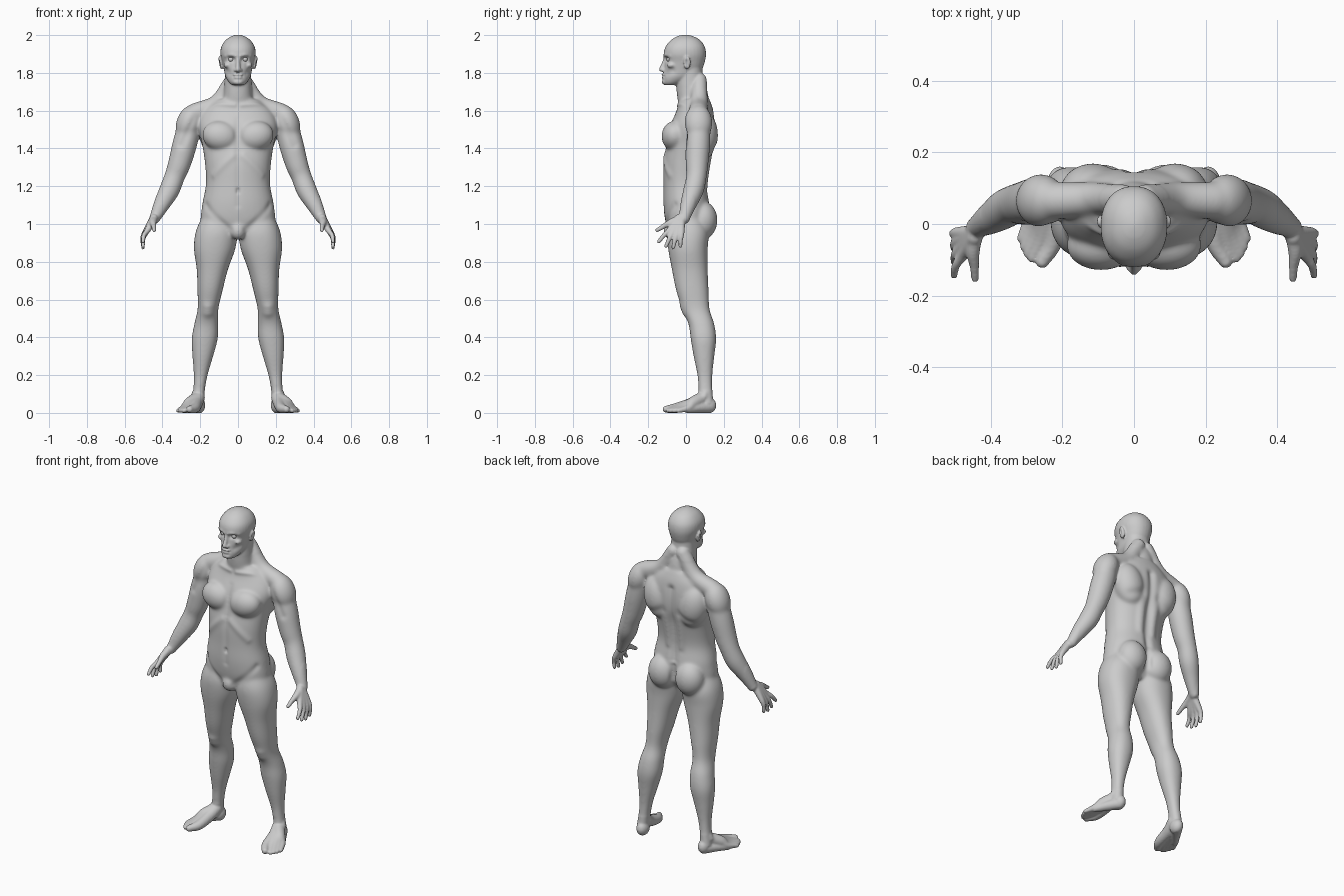
import bpy, bmesh
from math import cos, sin, pi, exp, sqrt, copysign
from mathutils import Vector, Matrix, Euler, kdtree

if "Cube" in bpy.data.objects:
    bpy.data.objects.remove(bpy.data.objects["Cube"])

UNIT = 0.01  # parts are described in hundredths
grey = (0.6, 0.6, 0.6, 1)
skin_grey = bpy.data.materials.new("skin_grey")
skin_grey.use_nodes = True
skin_grey.diffuse_color = grey
skin_grey.node_tree.nodes["Principled BSDF"].inputs["Base Color"].default_value = grey

bm = bmesh.new()


def smooth_path(points, steps=5):
    """Pass a smooth curve through four-number points."""
    pts = [Vector(p) for p in points]
    pts = [pts[0] * 2 - pts[1]] + pts + [pts[-1] * 2 - pts[-2]]
    out = []
    for before, start, end, after in zip(pts, pts[1:], pts[2:], pts[3:]):
        for i in range(steps):
            t = i / steps
            slope_in, slope_out = (end - before) / 2, (after - start) / 2
            gap = end - start
            out.append(start + slope_in * t + (gap * 3 - slope_in * 2 - slope_out) * t ** 2
                       + (slope_in + slope_out - gap * 2) * t ** 3)
    return out + [pts[-2]]


def skin(rings, pair):
    """Close a stack of rings into a solid, on both sides when paired."""
    for side in ((1, -1) if pair else (1,)):
        loops = [[bm.verts.new((p.x * side, p.y, p.z)) for p in ring] for ring in rings]
        count = len(loops[0])
        for low, high in zip(loops, loops[1:]):
            for i in range(count):
                j = (i + 1) % count
                bm.faces.new((low[i], low[j], high[j], high[i]))
        bm.faces.new(loops[0][::-1])
        bm.faces.new(loops[-1])


def loft(sections, centre=lambda z: 0, pair=False, count=32, square=2.2):
    """Level rings given as height, half width, front y and back y."""
    rings = []
    for z, width, front, back in smooth_path(sections):
        ring = []
        for i in range(count):
            c, s = cos(2 * pi * i / count), sin(2 * pi * i / count)
            across = copysign(abs(c) ** (2 / square), c)
            depth = copysign(abs(s) ** (2 / square), s)
            ring.append(Vector((centre(z) + width * across,
                                (front + back) / 2 + (back - front) / 2 * depth, z)))
        rings.append(ring)
    skin(rings, pair)


def blob(loc, size, tilt=0.0, pair=True):
    """Ellipsoid, tilted about the front-to-back axis."""
    place = Matrix.LocRotScale(Vector(loc), Euler((0, tilt, 0)), Vector(size))
    for side in ((1, -1) if pair else (1,)):
        bmesh.ops.create_uvsphere(bm, u_segments=24, v_segments=16, radius=1,
                                  matrix=Matrix.Diagonal((side, 1, 1, 1)) @ place)


def tube(points, pair=True, count=16):
    """Round tapered tube with ball ends; points are x, y, z, radius."""
    path = smooth_path(points)
    spots = [p.xyz for p in path]
    rings = []
    for i, p in enumerate(path):
        along = spots[min(i + 1, len(path) - 1)] - spots[max(i - 1, 0)]
        turn = along.to_track_quat('Z', 'Y')
        rings.append([spots[i] + turn @ Vector((cos(2 * pi * k / count), sin(2 * pi * k / count), 0)) * p.w
                      for k in range(count)])
    skin(rings, pair)
    for x, y, z, r in (points[0], points[-1]):
        blob((x, y, z), (r, r, r), pair=pair)


# Trunk and neck
loft([(93, 9, -7, 7), (100, 19, -10.5, 11), (110, 19, -12, 12.5), (121, 17, -12, 11),
      (132, 17.5, -12, 12.5), (142, 19, -10.5, 15), (152, 21, -8.5, 15.5), (160, 18, -5, 14.5),
      (166, 11, -3.5, 12.5)])
loft([(160, 8.5, -3.5, 12.5), (170, 7.5, -5, 11.5), (178, 7, -5, 9), (186, 7, -5, 8.5)])

# Trunk muscles: trapezius, chest, shoulder blade, spine column, buttock, groin
tube([(3, 7, 176, 4), (11, 7, 164, 4.7), (22, 6.5, 159, 5.3)])
blob((9.2, -6, 146.5), (9.8, 7, 8), -0.2)
blob((11.5, 9, 147), (9, 8, 13), 0.2)
tube([(4, 8, 108, 4), (4, 8, 122, 3.7), (4.5, 10, 140, 4.5)])
blob((9, 9, 102), (8.7, 7.7, 10))
blob((0, -7.5, 96.5), (4.5, 4.5, 5), pair=False)

# Legs, leaning outward toward the ankle
loft([(104, 8.5, -8, 9), (96, 11, -10, 12), (87, 11, -9.5, 11.5), (76, 8.3, -7.5, 11.5),
      (65, 6.7, -5.3, 12), (55, 5.5, -2, 12.5), (47, 6.4, 1.3, 15), (39, 6.9, 2.5, 16),
      (30, 5.5, 4, 15), (20, 3.7, 6, 14), (12, 3.1, 6.6, 14), (5, 3.2, 7, 14.5)],
     lambda z: 10.5 + (104 - z) * 0.11, True)

# Feet: heel, outer edge, then one ray for each toe
blob((20.7, 11.7, 4), (3.4, 4.4, 4.3))
tube([(21.5, 11, 3, 3.2), (25, 6, 2.6, 2.7), (28.7, 1, 1.8, 2)])
for i in range(5):
    t, r = i / 4, 1.9 if i == 0 else 1.2
    x, y = 25.6 + 6 * sqrt(t), 6.5 * t ** 1.5 - 10.5
    tube([(21, 9, 8, 3.5), (x * 0.6 + 6.6, 3.5, 5, 3.3), (x - 2.8, y + 5.3, 2.6, r + 0.8), (x, y, r, r)])

# Arms and shoulder caps
blob((26, 6.5, 153.5), (6.6, 7.5, 10), -0.35)
tube([(25, 7, 155, 6), (28, 6.3, 143, 6.6), (31, 5.8, 132, 6.1), (33.6, 5.5, 125, 5.5),
      (36.3, 4, 118, 5.5), (40, 1.5, 111, 4.5), (44, -1, 103, 3)])

# Hands: thumb and four fingers growing from the wrist
tube([(44, -2, 103, 2.4), (45, -7.5, 101, 2), (44.6, -11.5, 99, 1.4), (44.4, -15.3, 96.7, 1.1)])
for i in range(4):
    knuckle = Vector((47.8 + i / 2, 2.1 * i - 8.7, 96.8 - i / 2))
    tip = Vector((50.3, 3.8 * i - 14.4, 87.5 + 0.8 * (i - 2) ** 2))
    bend = (knuckle + tip) / 2 + Vector((0.7, 0, 0.4))
    tube([(44.5, knuckle.y * 0.2 - 2, 103, 2.3), (*knuckle, 1.6), (*bend, 1.25), (*tip, 1.05)])

# Head, brow, cheek, nose, lips, chin and ears
loft([(173.5, 3, -11.2, -5), (175, 4.8, -12, -1), (178, 6.6, -12, 5), (182, 7.5, -11.6, 8.5),
      (186, 8.4, -11.2, 10), (190, 9.3, -11.8, 10.6), (194, 8.8, -10.8, 9.9), (197.5, 6.4, -7.8, 7.3),
      (199.5, 3.2, -4.2, 3.5), (200.2, 0.6, -1, 0.3)])
tube([(1, -11, 189, 1.1), (3.5, -10.4, 189.6, 1.1), (6.4, -8, 189, 1)])
blob((5.6, -7.5, 184), (2, 2.6, 1.6))
tube([(0, -10.8, 188, 1), (0, -12, 184.5, 1.1), (0, -13.1, 181.8, 1.3)], False)
blob((1.3, -11.9, 181.4), (1.1, 1.3, 0.9))
for z, width in ((179, 2.8), (177.6, 2.4)):
    blob((0, -11.6, z), (width, 1.4, 0.7), pair=False)
blob((0, -10.8, 175.2), (3, 2, 1.7), pair=False)
blob((9.3, 0.6, 185.3), (0.9, 2, 3.6), 0.2)

# Fuse all parts into one skin
bmesh.ops.scale(bm, vec=[UNIT] * 3, verts=bm.verts)
bmesh.ops.recalc_face_normals(bm, faces=bm.faces)
rough = bpy.data.meshes.new("rough_parts")
bm.to_mesh(rough)
bm.free()
body = bpy.data.objects.new("body", rough)
bpy.context.collection.objects.link(body)
fuse = body.modifiers.new("fuse", 'REMESH')
fuse.mode = 'VOXEL'
fuse.voxel_size = 0.005
fused = bpy.data.meshes.new_from_object(body.evaluated_get(bpy.context.evaluated_depsgraph_get()))
body.modifiers.clear()
body.data = fused
bpy.data.meshes.remove(rough)
bm = bmesh.new()
bm.from_mesh(fused)


def relax(verts, times):
    for _ in range(times):
        bmesh.ops.smooth_vert(bm, verts=verts, factor=0.5, use_axis_x=True, use_axis_y=True, use_axis_z=True)


def stroke(start, end, radius, push):
    """Sculpt a soft ridge or groove along a line on both sides."""
    for side in (1, -1):
        a, b = (Vector((p[0] * side, p[1], p[2])) * UNIT for p in (start, end))
        line = b - a
        for co, i, _ in tree.find_range((a + b) / 2, line.length / 2 + radius * UNIT * 2.5):
            if (co.x >= 0) == (side > 0):
                t = max(0, min(1, (co - a).dot(line) / line.length_squared))
                gap = (co - a - line * t).length / (radius * UNIT)
                verts[i].co += verts[i].normal * push * UNIT * exp(-gap * gap)


# Relax the seams, least on face, hands and feet
verts = bm.verts[:]
relax([v for v in verts if 0.12 < v.co.z < 1.73 and abs(v.co.x) < 0.43], 22)
relax(verts, 3)
bm.normal_update()
tree = kdtree.KDTree(len(verts))
for i, v in enumerate(verts):
    tree.insert(v.co, i)
tree.balance()

# Trunk: spine, buttock cleft, breastbone, belly line, navel, ribs, groin, collarbone, blade
stroke((0, 12, 112), (0, 15, 156), 2.2, -1.4)
stroke((0, 13, 95), (0, 12, 108), 1.8, -1.4)
stroke((0, -12, 139), (0, -8.5, 156), 1.8, -0.7)
stroke((0, -12, 110), (0, -12, 136), 1.6, -0.4)
stroke((0, -12, 117), (0, -12, 118), 1, -0.8)
stroke((3, -12, 136), (13, -9, 126), 2, 0.5)
stroke((17, -6, 110), (5, -11, 97), 1.8, -0.6)
stroke((2, -4.5, 163), (19, 0, 164), 1.3, 0.6)
stroke((6, 16, 142), (16, 15, 138), 2.5, -0.6)
# Limbs: shoulder groove, kneecap, ankle
stroke((22, -2, 158), (30, 0, 142), 2, -0.6)
stroke((16, -2, 56), (16, -1, 53), 2.6, 0.8)
stroke((24, 10, 10), (24, 10, 9), 1.4, 0.7)
# Face: eye socket, cheek, mouth, ear bowl
stroke((3, -10.8, 187.2), (4.6, -10, 187.2), 1.2, -1.3)
stroke((5, -10, 180), (6, -7, 181), 1.8, -0.5)
stroke((0, -13, 178.3), (2.6, -11.5, 178.3), 0.5, -0.5)
stroke((10.4, 0, 186), (10.4, 0, 184.5), 0.9, -0.8)

# Finish the skin on flat soles
relax(verts, 1)
for v in verts:
    v.co.z = max(v.co.z, 0)
bm.to_mesh(fused)
bm.free()
fused.materials.clear()
fused.materials.append(skin_grey)
fused.shade_smooth()

# Eyes
for name, side in (("left_eye", 1), ("right_eye", -1)):
    bpy.ops.mesh.primitive_uv_sphere_add(radius=0.014, location=(0.037 * side, -0.089, 1.872))
    eye = bpy.context.object
    eye.name = name
    eye.data.materials.append(skin_grey)
    bpy.ops.object.shade_smooth()
